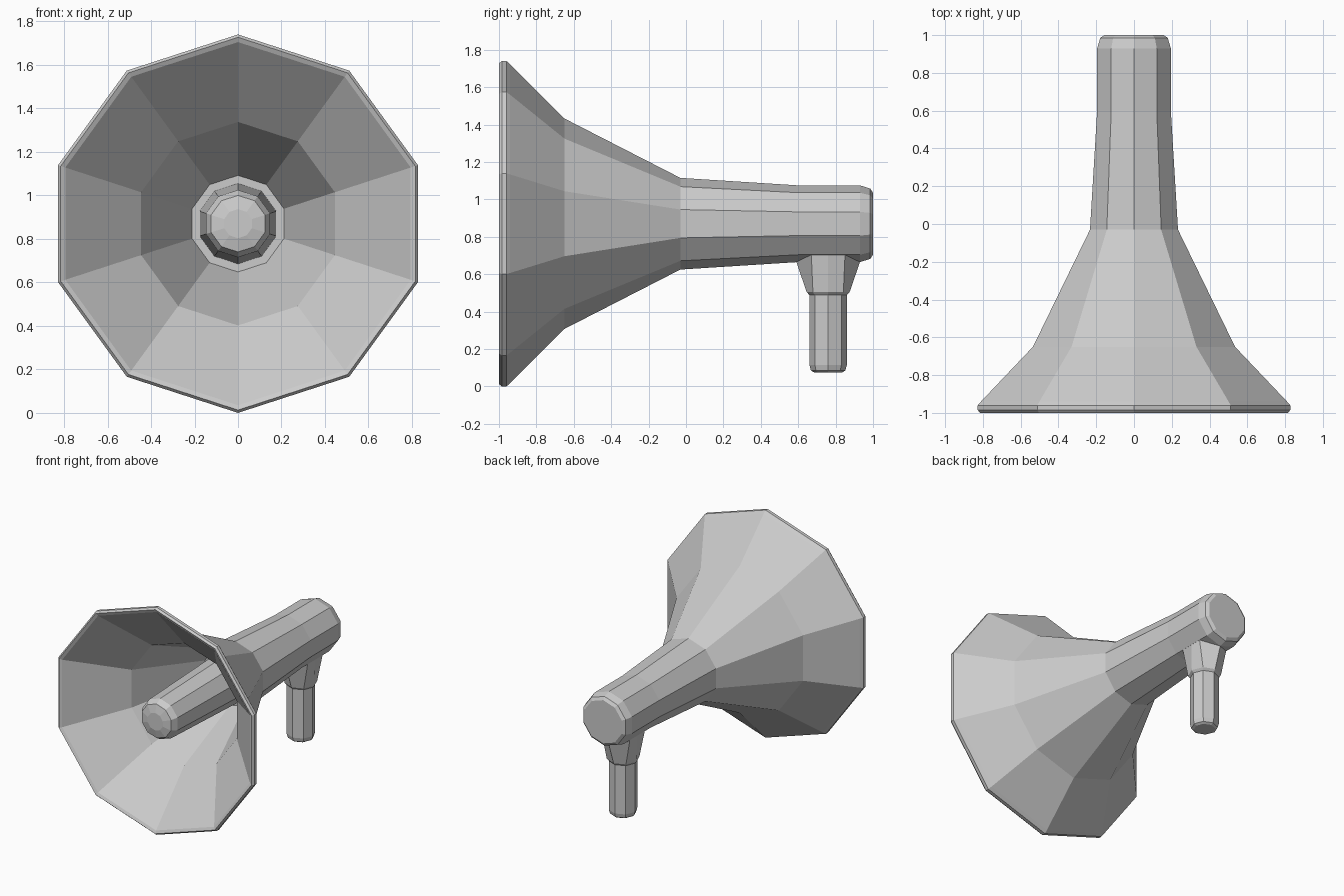
import bpy, bmesh
from math import sin, cos, pi
from mathutils import Vector

if "Cube" in bpy.data.objects:
    bpy.data.objects.remove(bpy.data.objects["Cube"])

AXIS_Z = 0.87    # height of the horn axis
HANDLE_Y = 0.76


def loft(name, rings, cap_start=True, cap_end=True):
    """Skin a list of equally sized vertex rings into one flat-shaded object."""
    bm = bmesh.new()
    loops = [[bm.verts.new(p) for p in ring] for ring in rings]
    n = len(loops[0])
    for a, b in zip(loops, loops[1:]):
        for i in range(n):
            j = (i + 1) % n
            bm.faces.new((a[i], a[j], b[j], b[i]))
    if cap_start:
        bm.faces.new(loops[0])
    if cap_end:
        bm.faces.new(loops[-1])
    bmesh.ops.recalc_face_normals(bm, faces=bm.faces)
    mesh = bpy.data.meshes.new(name)
    bm.to_mesh(mesh)
    bm.free()
    obj = bpy.data.objects.new(name, mesh)
    bpy.context.collection.objects.link(obj)
    return obj


def ring_y(y, r, n=10):
    """Ring around the horn axis with a corner at the top."""
    return [Vector((r * sin(2 * pi * i / n), y, AXIS_Z + r * cos(2 * pi * i / n)))
            for i in range(n)]


def ring_z(z, r, n=8):
    """Ring around the handle axis with a corner facing front."""
    return [Vector((r * sin(2 * pi * i / n), HANDLE_Y - r * cos(2 * pi * i / n), z))
            for i in range(n)]


# Horn: inner bell, rim, outer bell and rear tube in one turned profile
horn_profile = [
    (-0.10, 0.15), (-0.10, 0.222), (-0.65, 0.468), (-0.99, 0.835),
    (-1.0, 0.857), (-0.985, 0.87), (-0.96, 0.87), (-0.94, 0.852),
    (-0.65, 0.5625), (-0.03, 0.245), (0.60, 0.205), (0.93, 0.205),
    (0.985, 0.188), (1.0, 0.165)]
loft("horn_body", [ring_y(y, r) for y, r in horn_profile])

# Tapered inner tube with a rounded nose
core_profile = [(-0.09, 0.185), (-0.94, 0.155), (-0.985, 0.13), (-1.0, 0.067)]
loft("inner_tube", [ring_y(y, r) for y, r in core_profile])

# Handle mount: follows the underside of the rear tube
mount_top = [Vector((x, HANDLE_Y + y, 0.704 if x else 0.665)) for x, y in
             [(0, -0.17), (0.12, -0.09), (0.12, 0), (0.12, 0.09),
              (0, 0.17), (-0.12, 0.09), (-0.12, 0), (-0.12, -0.09)]]
loft("handle_mount", [mount_top, ring_z(0.505, 0.115), ring_z(0.488, 0.10)],
     cap_start=False)

# Octagonal grip
grip_profile = [(0.49, 0.10), (0.115, 0.10), (0.085, 0.092), (0.075, 0.075)]
loft("handle_grip", [ring_z(z, r) for z, r in grip_profile])
